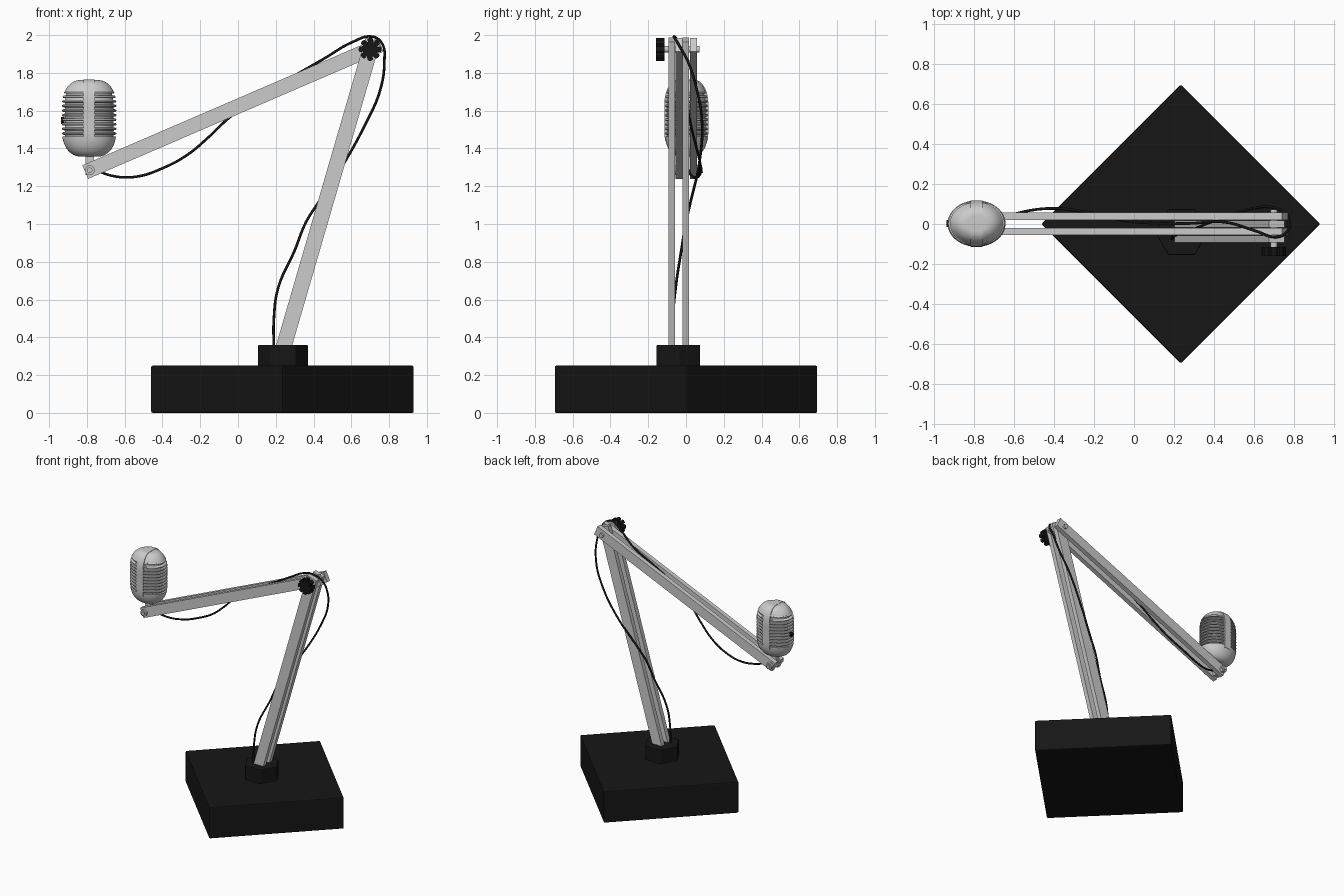
import bpy, bmesh, math
from mathutils import Vector, Matrix

if "Cube" in bpy.data.objects:
    bpy.data.objects.remove(bpy.data.objects["Cube"])

black = bpy.data.materials.new("black_plastic")
black.diffuse_color = (0.008, 0.008, 0.008, 1)
black.use_nodes = True
black.node_tree.nodes["Principled BSDF"].inputs["Base Color"].default_value = black.diffuse_color


def make(name, bm, mat=None, bevel=0, smooth=None):
    bmesh.ops.recalc_face_normals(bm, faces=bm.faces)
    me = bpy.data.meshes.new(name)
    bm.to_mesh(me)
    bm.free()
    ob = bpy.data.objects.new(name, me)
    bpy.context.collection.objects.link(ob)
    if mat:
        me.materials.append(mat)
    if bevel:
        m = ob.modifiers.new("bevel", 'BEVEL')
        m.width, m.segments = bevel, 2
    if smooth:
        bpy.ops.object.select_all(action='DESELECT')
        ob.select_set(True)
        bpy.context.view_layer.objects.active = ob
        bpy.ops.object.shade_smooth_by_angle(angle=math.radians(smooth))
    return ob


def prism(name, pts, axis, lo, hi, **kw):
    """Extrude a closed 2D outline along y (outline is x,z), x (y,z) or z (x,y)."""
    def place(p, h):
        return {'x': (h, p[0], p[1]), 'y': (p[0], h, p[1]), 'z': (p[0], p[1], h)}[axis]
    bm = bmesh.new()
    a = [bm.verts.new(place(p, lo)) for p in pts]
    b = [bm.verts.new(place(p, hi)) for p in pts]
    n = len(pts)
    bm.faces.new(a)
    bm.faces.new(b)
    for i in range(n):
        bm.faces.new((a[i], a[(i + 1) % n], b[(i + 1) % n], b[i]))
    return make(name, bm, **kw)


def ngon(c, r, n):
    return [(c[0] + r * math.cos(2 * math.pi * i / n),
             c[1] + r * math.sin(2 * math.pi * i / n)) for i in range(n)]


def bar(name, p, q, ext0, ext1, width, y0, y1):
    p, q = Vector(p), Vector(q)
    d = (q - p).normalized()
    s = Vector((-d.y, d.x)) * width / 2
    p, q = p - d * ext0, q + d * ext1
    prism(name, [p + s, p - s, q - s, q + s], 'y', y0, y1)


# base and hexagonal collar
prism("base", ngon((0.235, 0), 0.698, 4), 'z', 0, 0.25, mat=black, bevel=0.008)
prism("collar", [(x, y) for x, y in ngon((0.238, -0.04), 0.133, 6)], 'z', 0.245, 0.36,
      mat=black, bevel=0.005)

# interleaved arm bars
foot, elbow, wrist = (0.245, 0.36), (0.70, 1.925), (-0.785, 1.285)
for i, y in enumerate((-0.093, -0.018)):
    bar(f"lower_arm_{i + 1}", foot, elbow, 0.03, 0.052, 0.082, y, y + 0.035)
for i, y in enumerate((-0.055, 0.021)):
    bar(f"upper_arm_{i + 1}", wrist, elbow, 0.026, 0.06, 0.078, y, y + 0.036)

# elbow bolt and lobed knob
prism("elbow_bolt", ngon(elbow, 0.017, 20), 'y', -0.125, 0.072, smooth=30)
knob = []
for i in range(8):
    for off, r in ((-0.30, 0.058), (-0.1, 0.061), (0.1, 0.061), (0.30, 0.058), (0.36, 0.041), (0.43, 0.041)):
        a = i * math.pi / 4 + off * 0.85
        knob.append((elbow[0] + r * math.cos(a), elbow[1] + r * math.sin(a)))
prism("elbow_knob", knob, 'y', -0.16, -0.115, mat=black)

# wrist bolt, heads and stem
prism("wrist_bolt", ngon(wrist, 0.014, 20), 'y', -0.08, 0.09, smooth=30)
prism("wrist_bolt_head", ngon(wrist, 0.026, 20), 'y', -0.07, -0.055, smooth=30)
prism("wrist_nut", ngon(wrist, 0.027, 6), 'y', 0.057, 0.08)
prism("microphone_stem", [(-0.808, 1.26), (-0.762, 1.26), (-0.762, 1.38), (-0.808, 1.38)],
      'y', -0.019, 0.021)

# microphone body: superelliptical capsule, grooved in the grille zone
MX, MY, Z0, Z1 = -0.788, 0.002, 1.357, 1.762


def radius(z):
    c = 0.13
    d = max(Z0 + c - z, z - (Z1 - c), 0) / c
    return 0.045 + 0.098 * max(0, 1 - min(d, 1) ** 2.1) ** (1 / 2.1)


zs = []
profile = [(0, Z0)]
for i in range(15):
    z = Z0 + 0.105 * (1 - math.cos(i / 14 * math.pi / 2))
    profile.append((radius(z), z))
ribs, g0, g1 = 10, 1.462, 1.705
step = (g1 - g0) / ribs
for i in range(ribs):
    z = g0 + i * step
    for f, dr in ((0.05, -0.014), (0.40, -0.014), (0.45, -0.002), (0.7, 0.002), (0.95, -0.002)):
        zz = z + f * step
        profile.append((radius(zz) + dr, zz))
for i in range(13):
    z = Z1 - (Z1 - g1) * (1 - math.sin(i / 12 * math.pi / 2))
    profile.append((radius(z), z))
profile.append((0, Z1))

bm = bmesh.new()
seg, rings = 64, []
for r, z in profile:
    if r == 0:
        rings.append([bm.verts.new((MX, MY, z))])
    else:
        rings.append([bm.verts.new((MX + r * math.cos(2 * math.pi * k / seg),
                                    MY + 0.8 * r * math.sin(2 * math.pi * k / seg), z))
                      for k in range(seg)])
for a, b in zip(rings, rings[1:]):
    for k in range(seg):
        m = (k + 1) % seg
        if len(a) == 1:
            bm.faces.new((a[0], b[m], b[k]))
        elif len(b) == 1:
            bm.faces.new((a[k], a[m], b[0]))
        else:
            bm.faces.new((a[k], a[m], b[m], b[k]))
make("microphone_body", bm, smooth=40)

# vertical band running over the top of the grille, front to back
half = []
for i in range(25):
    z = 1.44 + (Z1 - 1.44) * math.sin(i / 24 * math.pi / 2)
    half.append((0.8 * radius(z) + 0.002, z + 0.002 * i / 24))
outline = [(MY + y, z) for y, z in half] + [(MY - y, z) for y, z in reversed(half)]
prism("microphone_band", outline, 'x', MX - 0.029, MX + 0.029, smooth=40)

# side switch
prism("microphone_switch", ngon((MY, 1.548), 0.018, 16), 'x', MX - 0.15, MX - 0.13, mat=black)

# cable
path = [(0.19, -0.075, 0.33), (0.19, -0.07, 0.5), (0.212, -0.055, 0.66), (0.30, -0.025, 0.86),
        (0.36, 0, 1.01), (0.43, 0.025, 1.12), (0.56, 0.07, 1.32), (0.68, 0.085, 1.54),
        (0.75, 0.06, 1.70), (0.775, 0.01, 1.86), (0.76, -0.045, 1.96), (0.71, -0.065, 1.992),
        (0.61, -0.035, 1.965), (0.45, 0.01, 1.872), (0.28, 0.003, 1.775), (0.10, 0.004, 1.67),
        (-0.05, 0.018, 1.56), (-0.15, 0.04, 1.465), (-0.27, 0.065, 1.365), (-0.40, 0.078, 1.295),
        (-0.53, 0.066, 1.252), (-0.65, 0.035, 1.252), (-0.78, 0.004, 1.295)]
cu = bpy.data.curves.new("cable", 'CURVE')
cu.dimensions = '3D'
cu.bevel_depth, cu.bevel_resolution, cu.use_fill_caps = 0.007, 2, True
sp = cu.splines.new('BEZIER')
sp.bezier_points.add(len(path) - 1)
for bp, p in zip(sp.bezier_points, path):
    bp.co = p
    bp.handle_left_type = bp.handle_right_type = 'AUTO'
sp.resolution_u = 6
cu.materials.append(black)
bpy.context.collection.objects.link(bpy.data.objects.new("cable", cu))
